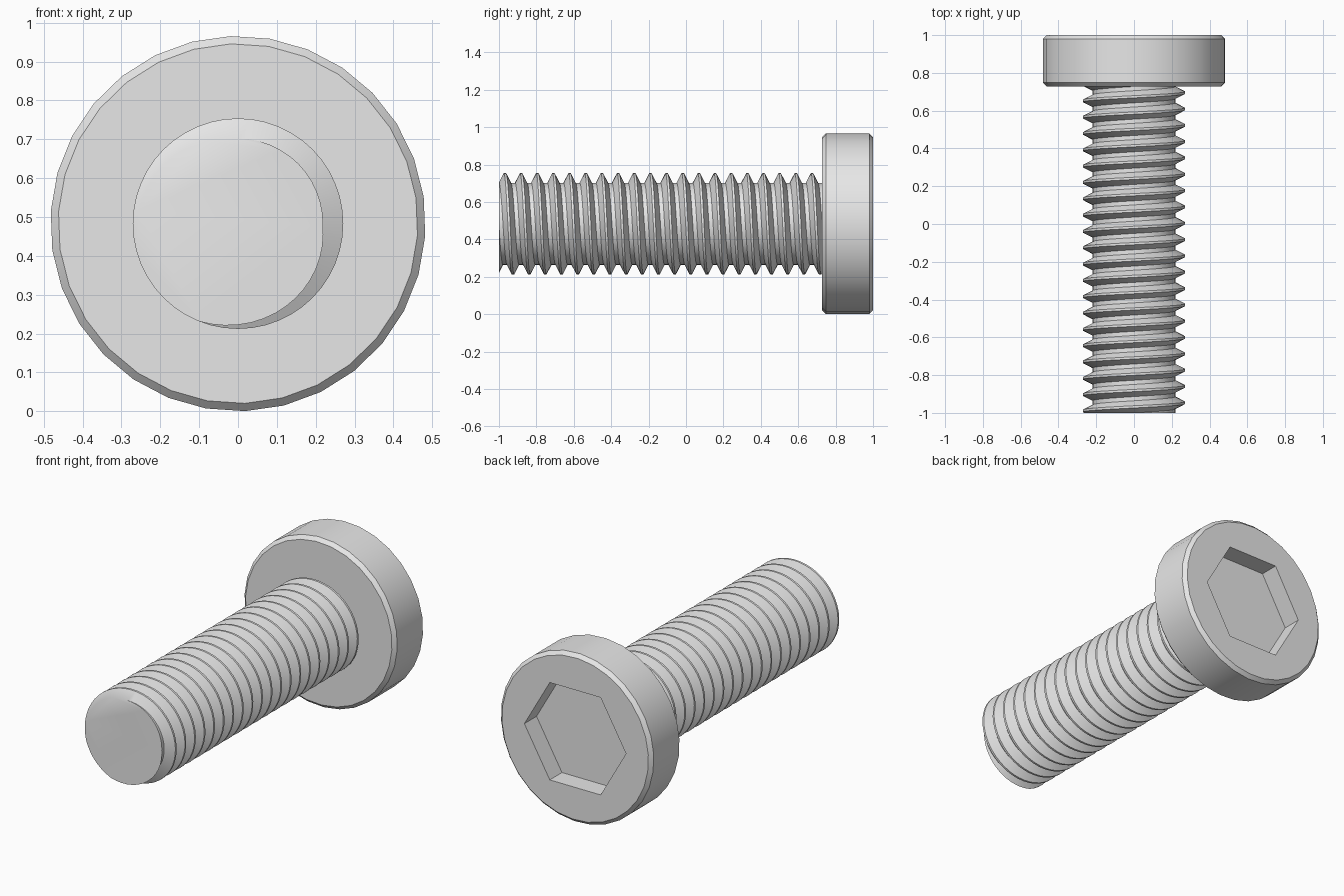
import bpy
import bmesh
from math import cos, sin, radians, tau

cube = bpy.data.objects.get("Cube")
if cube:
    bpy.data.objects.remove(cube, do_unlink=True)

AXIS_Z = 0.483      # height of the bolt's centre line
TIP, HEAD_UNDER, HEAD_TOP = -1.0, 0.728, 1.0

steel = bpy.data.materials.new("light_grey_steel")
steel.use_nodes = True
steel.diffuse_color = (0.8, 0.8, 0.8, 1)
steel.node_tree.nodes["Principled BSDF"].inputs["Base Color"].default_value = (0.8, 0.8, 0.8, 1)


def point(radius, angle, y):
    """Position around the bolt's axis, angle measured from +x towards +z."""
    return (radius * cos(angle), y, AXIS_Z + radius * sin(angle))


def ring(bm, radius, y, sides, start=0.0):
    return [bm.verts.new(point(radius, start + tau * i / sides, y)) for i in range(sides)]


def skin(bm, a, b):
    """Join two equal rings with quads."""
    n = len(a)
    for i in range(n):
        j = (i + 1) % n
        bm.faces.new((a[i], a[j], b[j], b[i]))


def rim(bm, loop):
    """Edges running round a ring."""
    return [bm.edges.get((v, loop[i - 1])) for i, v in enumerate(loop)]


def finish(bm, name):
    bmesh.ops.recalc_face_normals(bm, faces=bm.faces[:])
    mesh = bpy.data.meshes.new(name)
    bm.to_mesh(mesh)
    bm.free()
    mesh.materials.append(steel)
    obj = bpy.data.objects.new(name, mesh)
    bpy.context.collection.objects.link(obj)
    bpy.ops.object.select_all(action='DESELECT')
    obj.select_set(True)
    bpy.context.view_layer.objects.active = obj
    bpy.ops.object.shade_smooth_by_angle(angle=radians(30))
    return obj


# Head: chamfered disc with a hexagonal socket in its outer face
SIDES, HEAD_R, CHAMFER, SOCKET_R, SOCKET_DEPTH = 30, 0.483, 0.02, 0.321, 0.11
bm = bmesh.new()
profile = [(HEAD_R - CHAMFER, HEAD_UNDER), (HEAD_R, HEAD_UNDER + CHAMFER),
           (HEAD_R, HEAD_TOP - CHAMFER), (HEAD_R - CHAMFER, HEAD_TOP)]
rings = [ring(bm, r, y, SIDES, radians(8.2)) for r, y in profile]
for a, b in zip(rings, rings[1:]):
    skin(bm, a, b)
bm.faces.new(rings[0])
socket_rim = ring(bm, SOCKET_R, HEAD_TOP, 6)
socket_floor = ring(bm, SOCKET_R, HEAD_TOP - SOCKET_DEPTH, 6)
skin(bm, socket_rim, socket_floor)
bm.faces.new(socket_floor)
bmesh.ops.triangle_fill(bm, use_beauty=True, normal=(0, 1, 0),
                        edges=rim(bm, rings[-1]) + rim(bm, socket_rim))
finish(bm, "bolt_head")

# Threaded shaft: right-handed helix swept from one tooth, trimmed flat at both ends
PITCH, CREST_R, ROOT_R, STEPS = 0.0864, 0.271, 0.219, 48
CREST_HALF, ROOT_HALF = 0.006, 0.011
FIRST_CREST, SHAFT_END = -0.968, 0.78
tooth = [(-CREST_HALF, CREST_R), (CREST_HALF, CREST_R),
         (PITCH / 2 - ROOT_HALF, ROOT_R), (PITCH / 2 + ROOT_HALF, ROOT_R),
         (PITCH - CREST_HALF, CREST_R)]
bm = bmesh.new()
previous = None
for i in range(-3 * STEPS, 23 * STEPS + 1):
    turn = i / STEPS
    row = [bm.verts.new(point(r, tau * (0.25 - turn), FIRST_CREST + PITCH * turn + dy))
           for dy, r in tooth]
    if previous:
        for k in range(len(tooth) - 1):
            bm.faces.new((previous[k], previous[k + 1], row[k + 1], row[k]))
    previous = row
bmesh.ops.remove_doubles(bm, verts=bm.verts[:], dist=0.0002)
for y, outward in ((TIP, -1), (SHAFT_END, 1)):
    cut = bmesh.ops.bisect_plane(bm, geom=bm.verts[:] + bm.edges[:] + bm.faces[:], dist=1e-6,
                                 plane_co=(0, y, 0), plane_no=(0, outward, 0), clear_outer=True)
    edges = [e for e in cut["geom_cut"] if isinstance(e, bmesh.types.BMEdge)]
    bmesh.ops.holes_fill(bm, edges=edges, sides=0)
finish(bm, "threaded_shaft")
